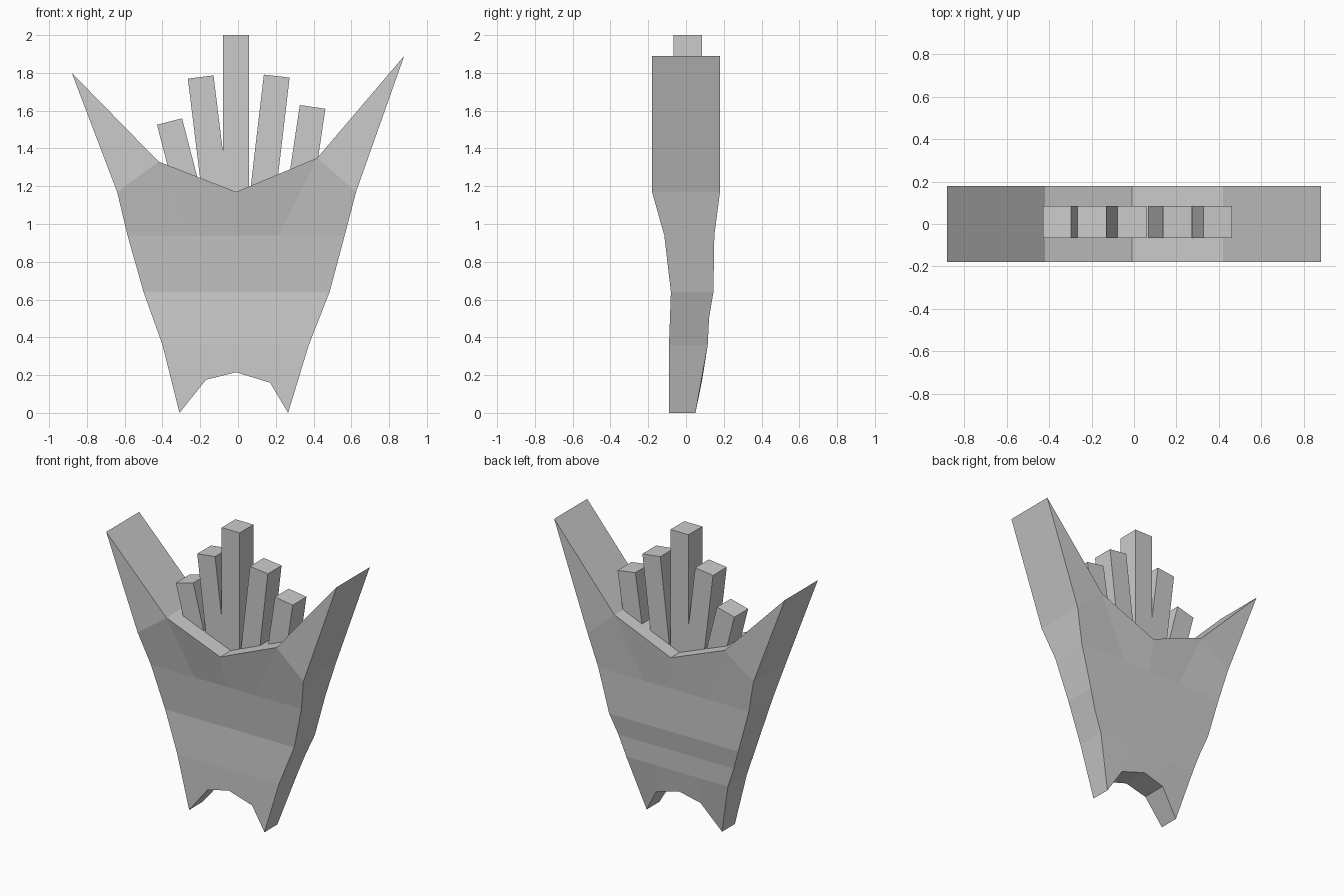
import bpy, bmesh
from math import radians
from mathutils import Matrix, Vector

if "Cube" in bpy.data.objects:
    bpy.data.objects.remove(bpy.data.objects["Cube"])


def new_object(name, bm):
    bmesh.ops.recalc_face_normals(bm, faces=bm.faces[:])
    mesh = bpy.data.meshes.new(name)
    bm.to_mesh(mesh)
    bm.free()
    obj = bpy.data.objects.new(name, mesh)
    bpy.context.collection.objects.link(obj)
    return obj


# Body rows from bottom to top: five (x, z) points, front y's, back y's
def level(z, left, right, front, back):
    xs = (left, left * 0.43, -0.01, right * 0.38, right)
    return [(x, z) for x in xs], [front] * 5, [back] * 5


rows = [
    ([(-0.31, 0), (-0.17, 0.175), (-0.01, 0.215), (0.17, 0.16), (0.265, 0)],
     [-0.09] * 5, [0.05, 0.085, 0.092, 0.083, 0.05]),
    level(0.36, -0.40, 0.375, -0.09, 0.115),
    level(0.50, -0.45, 0.43, -0.085, 0.122),
    level(0.64, -0.50, 0.485, -0.08, 0.145),
    level(0.94, -0.585, 0.565, -0.115, 0.15),
    ([(-0.64, 1.17), (-0.42, 1.33), (-0.01, 1.17), (0.42, 1.35), (0.625, 1.17)],
     [-0.18] * 5, [0.18] * 5),
]

# Body: matching front and back sheets, closed around the rim
bm = bmesh.new()
sheets = []
for side in (1, 2):
    grid = [[bm.verts.new((x, row[side][i], z)) for i, (x, z) in enumerate(row[0])]
            for row in rows]
    y = rows[-1][side][0]
    tips = [bm.verts.new((-0.88, y, 1.80)), bm.verts.new((0.88, y, 1.89))]
    for a, b in zip(grid, grid[1:]):
        for i in range(4):
            bm.faces.new((a[i], a[i + 1], b[i + 1], b[i]))
    top = grid[-1]
    bm.faces.new((top[0], top[1], tips[0]))
    bm.faces.new((top[3], top[4], tips[1]))
    rim = (grid[0] + [r[4] for r in grid[1:]] + [tips[1]] + top[3:0:-1]
           + [tips[0]] + [r[0] for r in grid[:0:-1]])
    sheets.append(rim)
front, back = sheets
n = len(front)
for i in range(n):
    j = (i + 1) % n
    bm.faces.new((front[i], front[j], back[j], back[i]))
new_object("body", bm)

# Bars fanning out of the top: centre x and z of the top end, tilt, length
bars = [
    (-0.3625, 1.5425, -14.5, 0.42),
    (-0.1975, 1.778, -7.0, 0.68),
    (-0.01, 2.0, 0.0, 0.95),
    (0.205, 1.783, 6.7, 0.68),
    (0.395, 1.62, 8.5, 0.50),
]
for k, (x, z, tilt, length) in enumerate(bars):
    bm = bmesh.new()
    bmesh.ops.create_cube(bm, size=1)
    m = (Matrix.Translation((x, 0.01, z)) @ Matrix.Rotation(radians(tilt), 4, 'Y')
         @ Matrix.Translation((0, 0, -length / 2))
         @ Matrix.Diagonal(Vector((0.137, 0.15, length, 1))))
    bmesh.ops.transform(bm, matrix=m, verts=bm.verts[:])
    new_object(f"bar_{k + 1}", bm)
